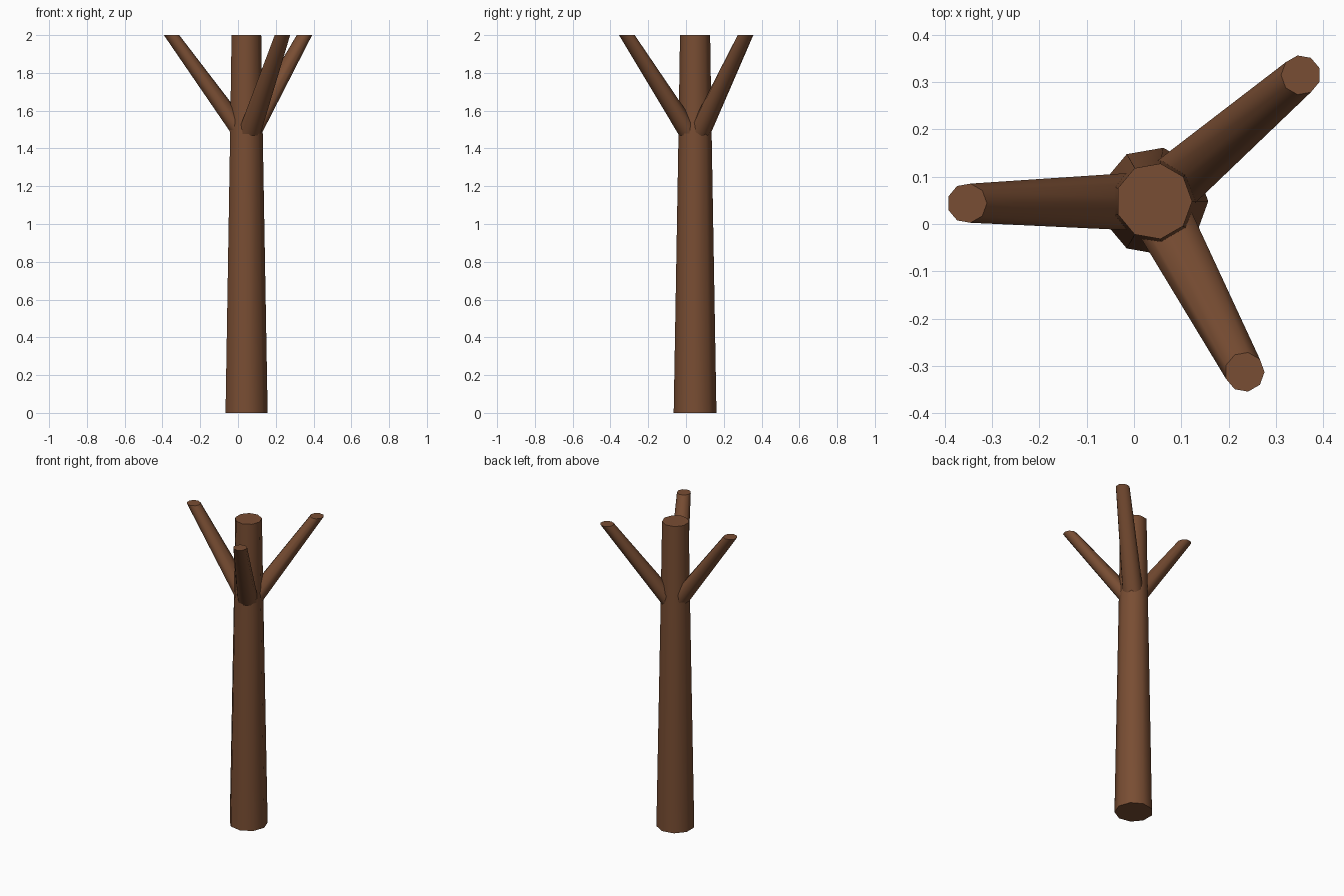
import bpy, bmesh, math

if "Cube" in bpy.data.objects:
    bpy.data.objects.remove(bpy.data.objects["Cube"])

bark = bpy.data.materials.new("brown bark")
bark.diffuse_color = (0.19, 0.075, 0.033, 1)
bark.use_nodes = True
bark.node_tree.nodes["Principled BSDF"].inputs["Base Color"].default_value = bark.diffuse_color

SIDES = 9
CX, CY = 0.042, 0.048   # trunk axis


def tapered_limb(name, rings, turn=0.0):
    """Loft horizontal nine-sided rings (x, y, z, radius) and cap both ends."""
    bm = bmesh.new()
    loops = []
    for x, y, z, r in rings:
        loops.append([bm.verts.new((x + r * math.cos(turn + math.tau * i / SIDES),
                                    y + r * math.sin(turn + math.tau * i / SIDES), z))
                      for i in range(SIDES)])
    for low, high in zip(loops, loops[1:]):
        for i in range(SIDES):
            j = (i + 1) % SIDES
            bm.faces.new((low[i], low[j], high[j], high[i]))
    bm.faces.new(loops[0][::-1])
    bm.faces.new(loops[-1])
    mesh = bpy.data.meshes.new(name)
    bm.to_mesh(mesh)
    bm.free()
    mesh.materials.append(bark)
    obj = bpy.data.objects.new(name, mesh)
    bpy.context.collection.objects.link(obj)
    # smooth sides, crisp cut ends
    bpy.ops.object.select_all(action='DESELECT')
    obj.select_set(True)
    bpy.context.view_layer.objects.active = obj
    bpy.ops.object.shade_smooth_by_angle(angle=math.radians(50))
    return obj


# Trunk
tapered_limb("trunk", [(CX, CY, 0, 0.115), (CX, CY, 1.48, 0.089), (CX, CY, 2, 0.081)])

# Branches: tip position, start height, ring rotation
for name, tx, ty, z0, turn in (
        ("left_branch", -0.353, 0.044, 1.455, 0),
        ("back_branch", 0.353, 0.315, 1.435, math.pi),
        ("front_branch", 0.234, -0.313, 1.435, 0)):
    tapered_limb(name, [(CX, CY, z0, 0.065), (tx, ty, 2, 0.042)], turn)
